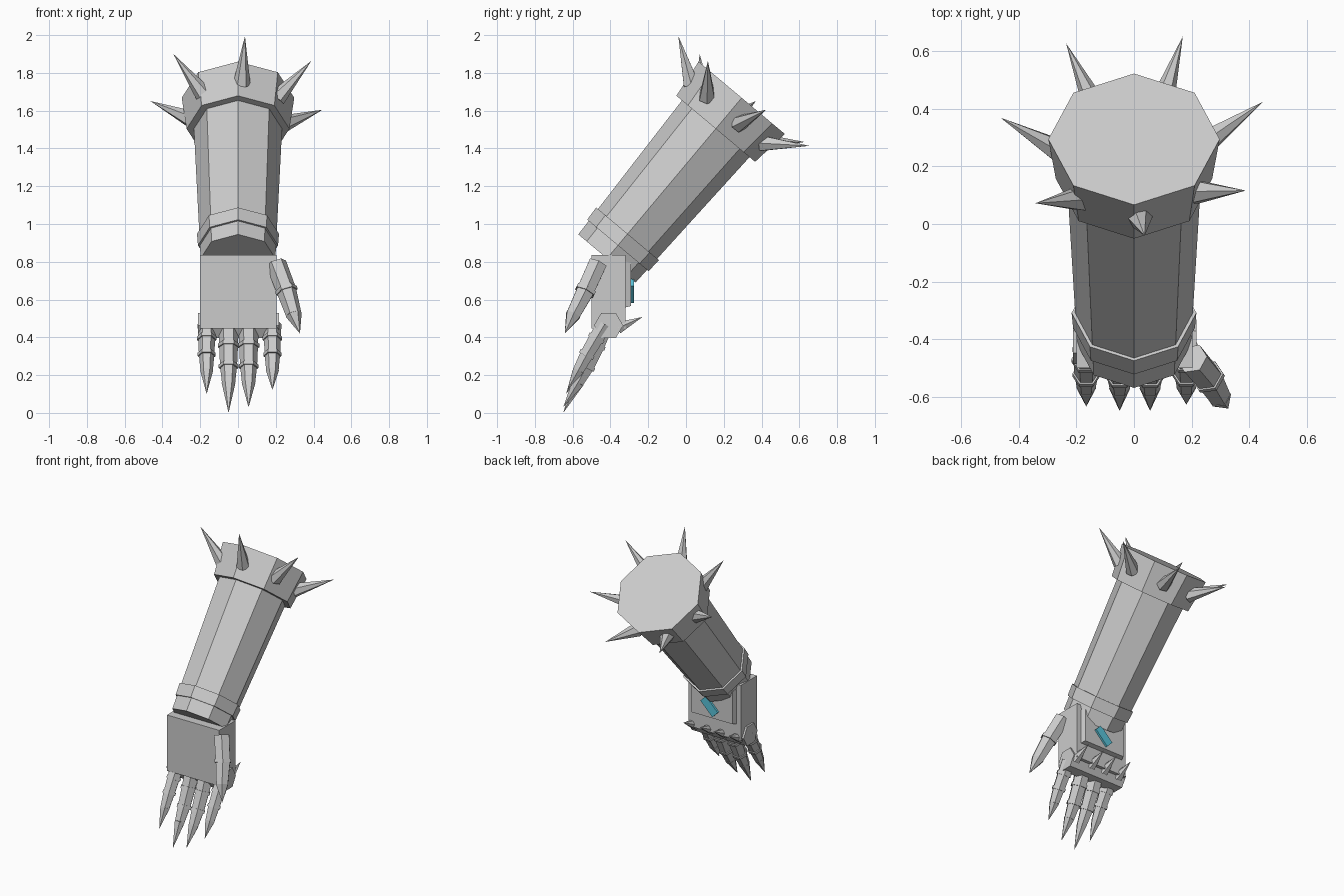
import bpy, bmesh
from math import cos, sin, radians, pi
from mathutils import Vector, Matrix

if "Cube" in bpy.data.objects:
    bpy.data.objects.remove(bpy.data.objects["Cube"])


def make_object(name, bm, color=None):
    bmesh.ops.recalc_face_normals(bm, faces=bm.faces)
    mesh = bpy.data.meshes.new(name)
    bm.to_mesh(mesh)
    bm.free()
    ob = bpy.data.objects.new(name, mesh)
    bpy.context.collection.objects.link(ob)
    if color:
        mat = bpy.data.materials.new(name)
        mat.diffuse_color = color
        mat.use_nodes = True
        mat.node_tree.nodes["Principled BSDF"].inputs["Base Color"].default_value = mat.diffuse_color
        mesh.materials.append(mat)
    return ob


def add_tube(bm, stations, n):
    """Capped n-sided solid through (point, radius); radius 0 ends in a point."""
    pts = [Vector(p) for p, r in stations]
    rings = []
    for i, (p, r) in enumerate(stations):
        axis = (pts[min(i + 1, len(pts) - 1)] - pts[max(i - 1, 0)]).normalized()
        ref = Vector((1, 0, 0)) if abs(axis.x) < 0.95 else Vector((0, 1, 0))
        u = (ref - axis * ref.dot(axis)).normalized()
        w = axis.cross(u)
        if r == 0:
            rings.append([bm.verts.new(p)])
        else:
            rings.append([bm.verts.new(pts[i] + u * r * cos(2 * pi * k / n) + w * r * sin(2 * pi * k / n))
                          for k in range(n)])
    for a, b in zip(rings, rings[1:]):
        for k in range(n):
            j = (k + 1) % n
            bm.faces.new([a[k], a[j], b[0]] if len(b) == 1 else [a[k], a[j], b[j], b[k]])
    for ring in (rings[0], rings[-1]):
        if len(ring) > 2:
            bm.faces.new(ring)


def tube(name, stations, n):
    bm = bmesh.new()
    add_tube(bm, stations, n)
    return make_object(name, bm)


def box(name, center, size, roll=0, top_scale=1, color=None):
    """Box; roll turns it about y, top_scale shrinks its +y face."""
    bm = bmesh.new()
    bmesh.ops.create_cube(bm, size=1)
    for v in bm.verts:
        s = top_scale if v.co.y > 0 else 1
        v.co = Vector((v.co.x * size[0] * s, v.co.y * size[1], v.co.z * size[2] * s))
    bmesh.ops.transform(bm, matrix=Matrix.Translation(center) @ Matrix.Rotation(roll, 4, 'Y'), verts=bm.verts)
    return make_object(name, bm, color)


# Tilted forearm axis: t is the distance down from the centre of the collar top
TOP = Vector((0, 0.295, 1.668))
UP = Vector((0, sin(radians(40)), cos(radians(40))))
FRONT = Vector((0, -UP.z, UP.y))


def on_arm(t, r=0, ang=0):
    return TOP - UP * t + (FRONT * cos(ang) + Vector((1, 0, 0)) * sin(ang)) * r


# Forearm, collar and wrist band
tube("forearm", [(on_arm(1.11), 0.198), (on_arm(0.15), 0.236)], 8)
tube("collar", [(on_arm(0.214), 0.272), (on_arm(0), 0.298)], 8)
tube("wrist_band", [(on_arm(1.02), 0.212), (on_arm(0.94), 0.217)], 8)

# Seven collar spikes
bm = bmesh.new()
for k in range(7):
    a = radians(4.5) + 2 * pi * k / 7
    add_tube(bm, [(on_arm(0.118, 0.25, a), 0.047), (on_arm(-0.035, 0.469, a), 0)], 6)
make_object("collar_spikes", bm)

# Hand, back plate and gem
box("palm", (0.002, -0.41, 0.642), (0.404, 0.18, 0.39))
box("back_plate", (0.002, -0.307, 0.68), (0.34, 0.034, 0.245), top_scale=0.93)
box("gem", (0.015, -0.287, 0.648), (0.13, 0.022, 0.06), roll=radians(-45), color=(0.1, 0.55, 0.7, 1))

# Knuckle bar with a spike above each finger
tube("knuckle_bar", [((-0.213, -0.41, 0.463), 0.077), ((0.217, -0.41, 0.463), 0.077)], 6)
FINGER_X = (-0.166, -0.05, 0.056, 0.182)
bm = bmesh.new()
for x in FINGER_X:
    add_tube(bm, [((x, -0.36, 0.45), 0.036), ((x, -0.23, 0.508), 0)], 6)
make_object("knuckle_spikes", bm)


def finger(name, path, radii):
    """Straight phalanges, a ring on each inner joint, and a claw at the end."""
    pts = [Vector(p) for p in path]
    bm = bmesh.new()
    for i in range(len(pts) - 2):
        add_tube(bm, [(pts[i], radii[i]), (pts[i + 1], radii[i + 1])], 6)
    add_tube(bm, [(pts[-2], radii[-1] * 1.05), (pts[-1], 0)], 6)
    make_object(name, bm)
    bm = bmesh.new()
    for i in range(1, len(pts) - 2):
        d = (pts[i + 1] - pts[i - 1]).normalized() * 0.01
        add_tube(bm, [(pts[i] - d, radii[i] + 0.007), (pts[i] + d, radii[i] + 0.007)], 6)
    make_object(name + "_rings", bm)


# Four fingers: (y, z) paths for the long middle pair and the short outer pair
LONG = [(-0.43, 0.47), (-0.475, 0.357), (-0.525, 0.247), (-0.572, 0.16)]
SHORT = [(-0.43, 0.47), (-0.475, 0.395), (-0.525, 0.31), (-0.57, 0.225)]
TIPS = [(-0.635, 0.10), (-0.65, 0.0), (-0.65, 0.03), (-0.628, 0.122)]
for i, x in enumerate(FINGER_X):
    long = i in (1, 2)
    path = (LONG if long else SHORT) + [TIPS[i]]
    radii = (0.054, 0.05, 0.045, 0.035) if long else (0.048, 0.045, 0.041, 0.033)
    finger("finger_%d" % (i + 1), [(x, y, z) for y, z in path], radii)

# Thumb
finger("thumb", [(0.202, -0.468, 0.79), (0.256, -0.532, 0.648), (0.295, -0.597, 0.52), (0.328, -0.642, 0.42)],
       (0.055, 0.053, 0.042))
